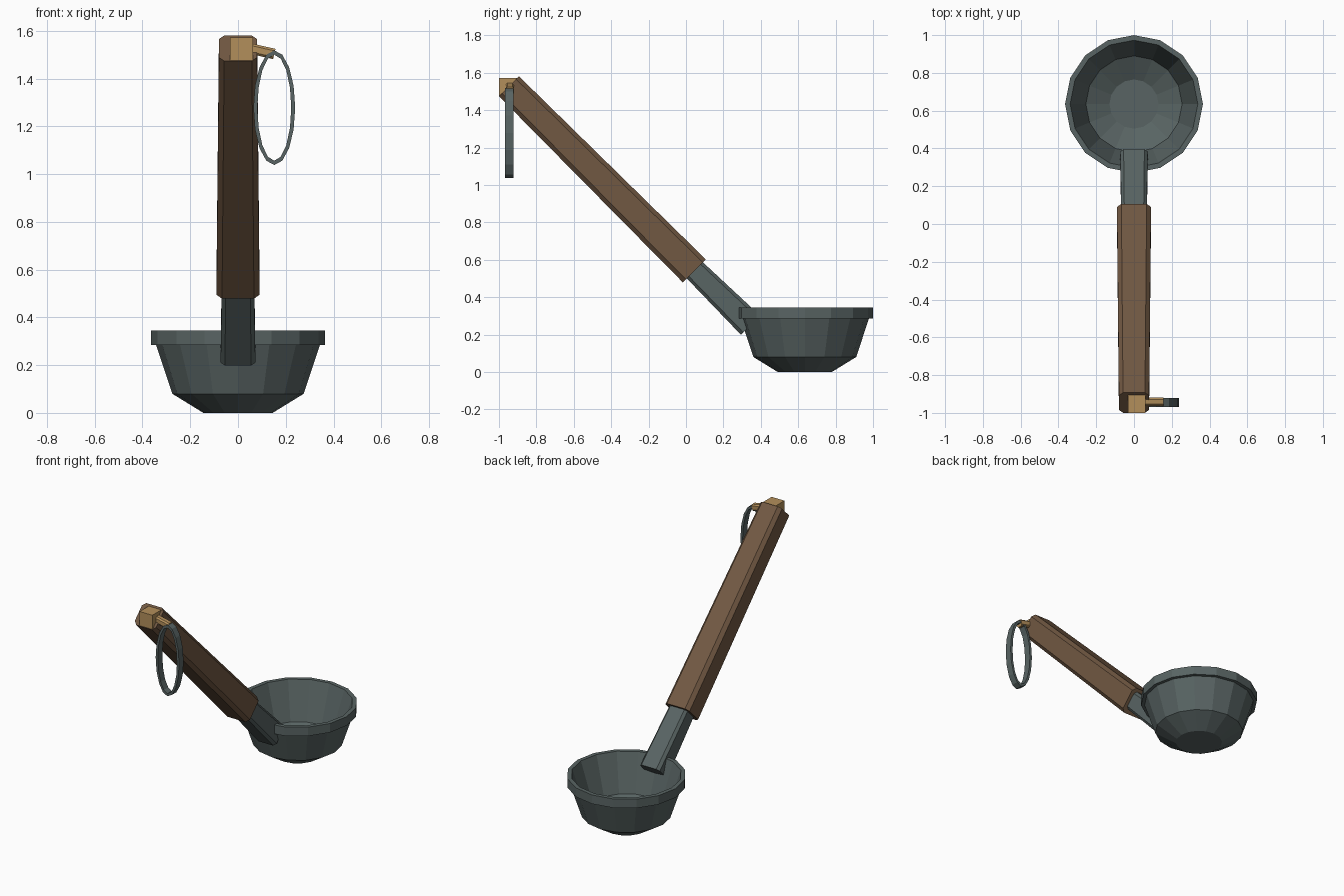
import bpy, bmesh, math
from mathutils import Vector

if "Cube" in bpy.data.objects:
    bpy.data.objects.remove(bpy.data.objects["Cube"])


def material(name, rgb):
    m = bpy.data.materials.new(name)
    m.diffuse_color = (*rgb, 1)
    m.use_nodes = True
    m.node_tree.nodes["Principled BSDF"].inputs["Base Color"].default_value = m.diffuse_color
    return m


METAL = material("grey metal", (0.098, 0.127, 0.125))
WOOD = material("brown wood", (0.165, 0.098, 0.055))
BRASS = material("brass", (0.45, 0.275, 0.105))


def build(name, loops, mat, cap=True, wrap=False):
    """Join a row of closed loops with quads, then cap or wrap the ends."""
    bm = bmesh.new()
    rows = [[bm.verts.new(p) for p in loop] for loop in loops]
    pairs = list(zip(rows, rows[1:]))
    if wrap:
        pairs.append((rows[-1], rows[0]))
    n = len(rows[0])
    for a, b in pairs:
        for i in range(n):
            j = (i + 1) % n
            bm.faces.new((a[i], a[j], b[j], b[i]))
    if cap:
        bm.faces.new(rows[0][::-1])
        bm.faces.new(rows[-1])
    bmesh.ops.recalc_face_normals(bm, faces=bm.faces)
    me = bpy.data.meshes.new(name)
    bm.to_mesh(me)
    bm.free()
    me.materials.append(mat)
    ob = bpy.data.objects.new(name, me)
    bpy.context.collection.objects.link(ob)
    return ob


def beam(name, ends, up, mat):
    """Tapered bar with chamfered corners; each end is (centre, half width, half height, chamfer)."""
    axis = (Vector(ends[1][0]) - Vector(ends[0][0])).normalized()
    u = axis.cross(Vector(up)).normalized()
    v = u.cross(axis)
    loops = []
    for c, w, h, k in ends:
        shape = [(w, h - k), (w - k, h), (k - w, h), (-w, h - k),
                 (-w, k - h), (k - w, -h), (w - k, -h), (w, k - h)]
        loops.append([Vector(c) + u * a + v * b for a, b in shape])
    return build(name, loops, mat)


def ellipse(cx, cz, rx, rz, y, n=16):
    return [(cx + rx * math.sin(math.tau * i / n), y, cz + rz * math.cos(math.tau * i / n))
            for i in range(n)]


# Bowl: outer wall, rim band, then inner wall down to the floor
profile = [(0.145, 0), (0.275, 0.08), (0.343, 0.285), (0.365, 0.285), (0.365, 0.345),
           (0.338, 0.345), (0.255, 0.095), (0.13, 0.03)]
build("bowl", [[(r * math.sin(math.tau * i / 16), 0.635 + r * math.cos(math.tau * i / 16), z)
                for i in range(16)] for r, z in profile], METAL)

# Sloping neck and wooden grip
beam("neck", [((0, 0.345, 0.25), 0.073, 0.0725, 0.018),
              ((0, 0.02, 0.57), 0.067, 0.06, 0.016)], (0, 1, 1), METAL)
beam("wooden_grip", [((0, 0.045, 0.54), 0.09, 0.087, 0.023),
                     ((0, -0.946, 1.527), 0.08, 0.0755, 0.022)], (0, 1, 1), WOOD)

# Brass block on the grip end, with a peg for the hanging ring
bpy.ops.mesh.primitive_cube_add(size=1, location=(0.0145, -0.952, 1.524))
block = bpy.context.object
block.name = "brass_block"
block.scale = (0.095, 0.096, 0.095)
block.data.materials.append(BRASS)
beam("brass_peg", [((0.05, -0.941, 1.526), 0.022, 0.022, 0.009),
                   ((0.152, -0.941, 1.503), 0.022, 0.022, 0.009)], (0, 0, 1), BRASS)

# Flat oval hanging ring
cx, cz, front, back = 0.152, 1.278, -0.968, -0.921
build("hanging_ring", [ellipse(cx, cz, 0.0875, 0.24, front), ellipse(cx, cz, 0.0875, 0.24, back),
                       ellipse(cx, cz, 0.071, 0.222, back), ellipse(cx, cz, 0.071, 0.222, front)],
      METAL, cap=False, wrap=True)
